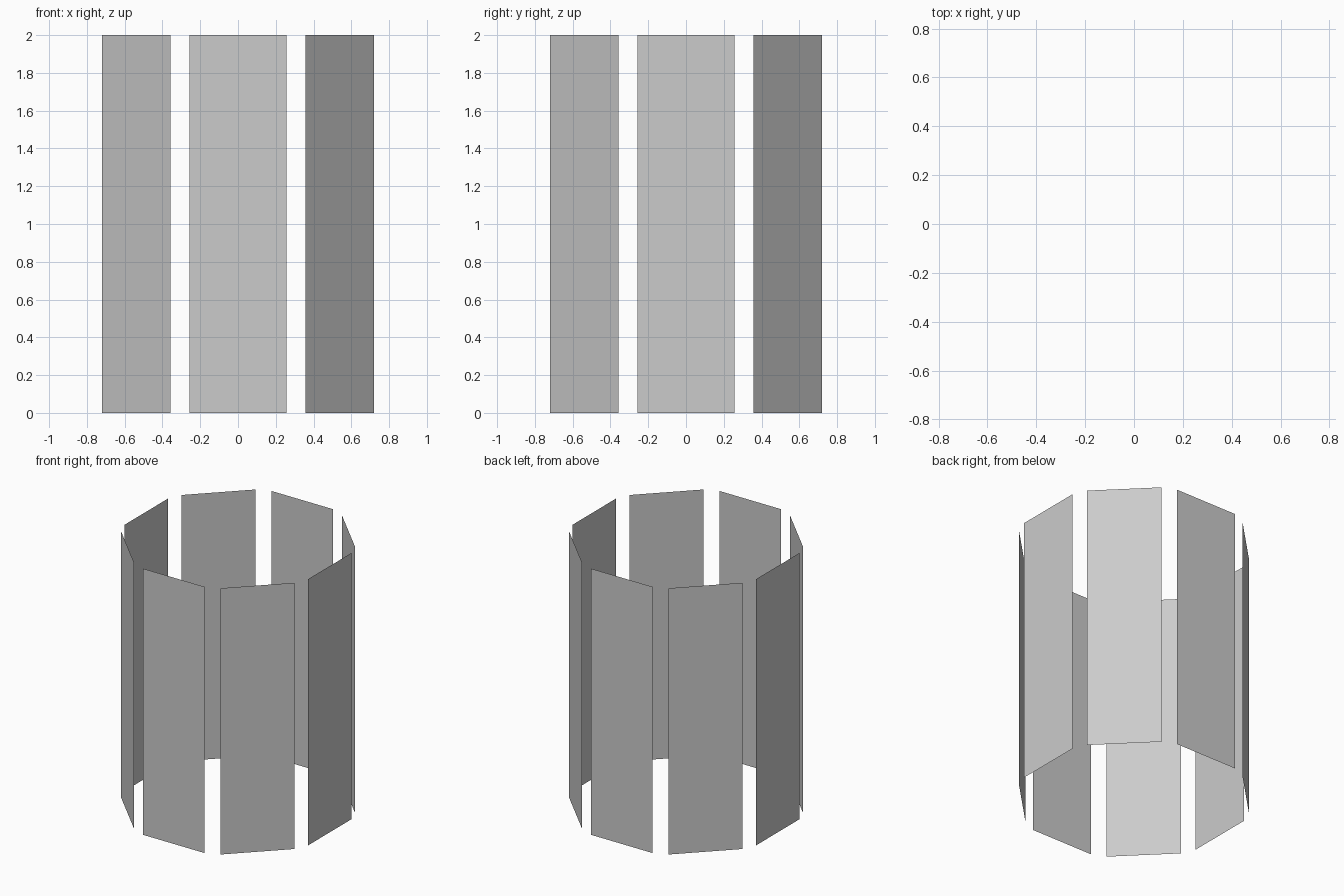
import bpy
import math
from mathutils import Matrix, Vector

if "Cube" in bpy.data.objects:
    bpy.data.objects.remove(bpy.data.objects["Cube"])

SIDES = 8
DISTANCE = 0.763   # centre axis to each panel
HALF_WIDTH = 0.256
HEIGHT = 2.0


def add_panel(index):
    """One thin flat upright sheet, facing outward."""
    turn = Matrix.Rotation(index * math.tau / SIDES, 3, 'Z')
    corners = [(-HALF_WIDTH, 0), (HALF_WIDTH, 0),
               (HALF_WIDTH, HEIGHT), (-HALF_WIDTH, HEIGHT)]
    verts = [turn @ Vector((x, -DISTANCE, z)) for x, z in corners]
    mesh = bpy.data.meshes.new(f"wall_panel_{index + 1}")
    mesh.from_pydata(verts, [], [(0, 1, 2, 3)])
    panel = bpy.data.objects.new(mesh.name, mesh)
    bpy.context.collection.objects.link(panel)


# Ring of eight separate wall panels with open gaps at the corners
for i in range(SIDES):
    add_panel(i)
